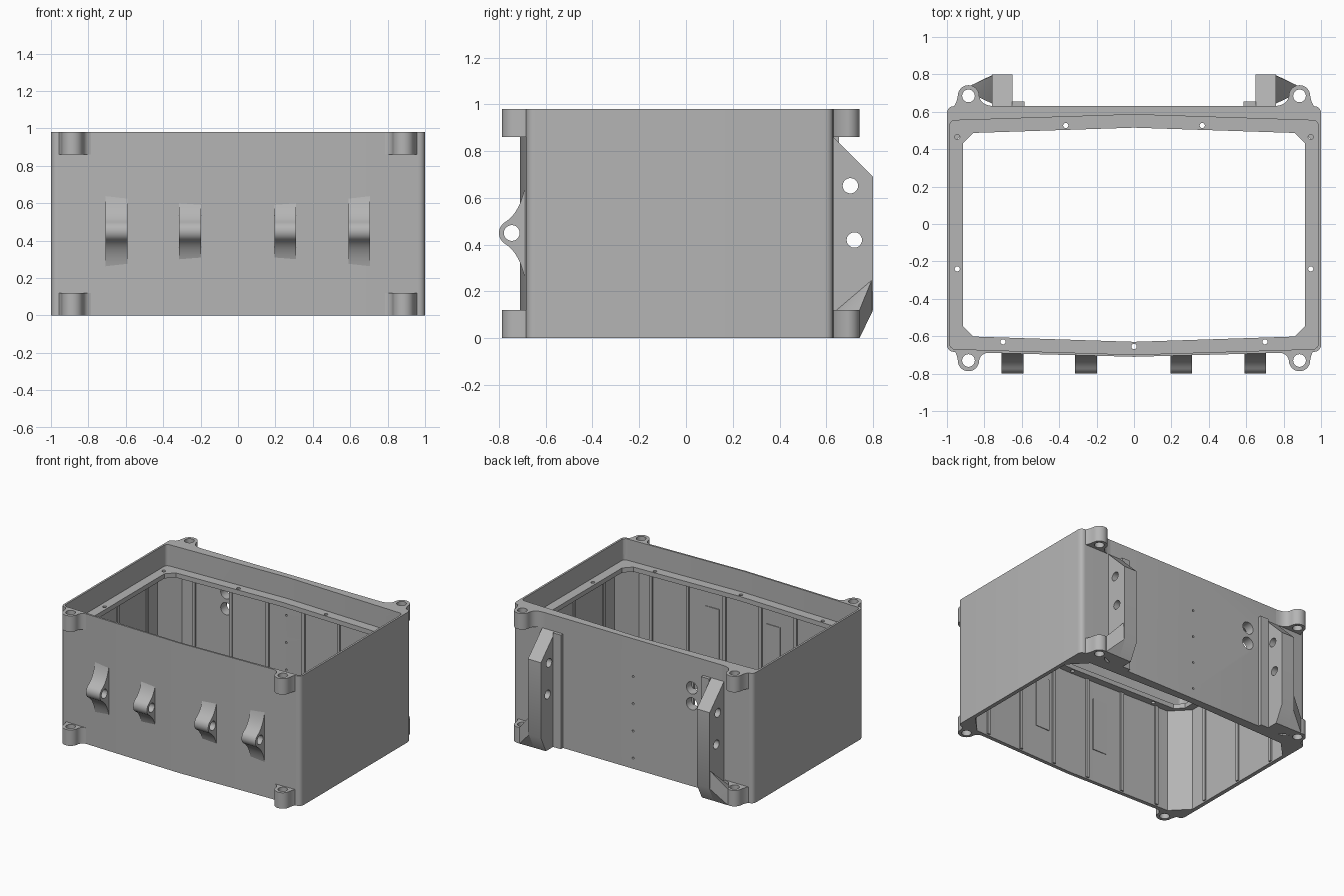
import bpy, bmesh, math
from mathutils import Vector, Matrix

if "Cube" in bpy.data.objects:
    bpy.data.objects.remove(bpy.data.objects["Cube"])

GREY = (0.46, 0.46, 0.46, 1)
metal = bpy.data.materials.new("grey_metal")
metal.use_nodes = True
metal.diffuse_color = GREY
metal.node_tree.nodes["Principled BSDF"].inputs["Base Color"].default_value = GREY

H, LEDGE, LUG = 0.98, 0.82, 0.12


def finish(name, bm):
    bmesh.ops.recalc_face_normals(bm, faces=bm.faces)
    mesh = bpy.data.meshes.new(name)
    bm.to_mesh(mesh)
    bm.free()
    obj = bpy.data.objects.new(name, mesh)
    bpy.context.collection.objects.link(obj)
    mesh.materials.append(metal)
    smooth(obj)
    return obj


def smooth(obj):
    bpy.ops.object.select_all(action="DESELECT")
    obj.select_set(True)
    bpy.context.view_layer.objects.active = obj
    bpy.ops.object.shade_smooth_by_angle(angle=math.radians(35))


def prism(name, loops, lo, hi, axis="z"):
    """Extrude an outline with holes along z, or along x from (y, z) points."""
    bm = bmesh.new()
    for loop in loops:
        vs = [bm.verts.new((p[0], p[1], lo)) for p in loop]
        for i, v in enumerate(vs):
            bm.edges.new((v, vs[i - 1]))
    bmesh.ops.triangle_fill(bm, edges=bm.edges[:], use_beauty=True)
    bmesh.ops.dissolve_limit(bm, angle_limit=0.01, verts=[], edges=bm.edges[:])
    ext = bmesh.ops.extrude_face_region(bm, geom=bm.faces[:], use_keep_orig=True)
    top = [g for g in ext["geom"] if isinstance(g, bmesh.types.BMVert)]
    bmesh.ops.translate(bm, verts=top, vec=(0, 0, hi - lo))
    if axis == "x":
        for v in bm.verts:
            v.co = v.co.zxy
    return finish(name, bm)


def arc(cx, cy, r, a0=0, a1=360, n=20):
    full = a1 - a0 == 360
    return [(cx + r * math.cos(math.radians(a0 + (a1 - a0) * i / n)),
             cy + r * math.sin(math.radians(a0 + (a1 - a0) * i / n)))
            for i in range(n if full else n + 1)]


def bend(a, c, b, n=6):
    a, c, b = Vector(a), Vector(c), Vector(b)
    ts = [i / n for i in range(n + 1)]
    return [tuple(a * (1 - t) ** 2 + c * 2 * t * (1 - t) + b * t * t) for t in ts]


def outline(x, back, back_mid, front, front_mid, r, n):
    """Box outline with bowed front and back and cut or rounded corners."""
    pts = [(-x, front), (0, front_mid), (x, front), (x, back), (0, back_mid), (-x, back)]
    out = []
    for i, p in enumerate(pts):
        p, q, s = Vector(p), Vector(pts[i - 1]), Vector(pts[(i + 1) % 6])
        if p.x == 0:
            out.append(tuple(p))
        else:
            out += bend(p + (q - p).normalized() * r, p, p + (s - p).normalized() * r, n)
    return out


def cylinder_y(bm, x, y, z, r):
    m = Matrix.Translation((x, y, z)) @ Matrix.Rotation(math.pi / 2, 4, "X")
    bmesh.ops.create_cone(bm, cap_ends=True, segments=20, radius1=r, radius2=r,
                          depth=0.4, matrix=m)


def box(name, lo, hi):
    bm = bmesh.new()
    bmesh.ops.create_cube(bm, size=1)
    for v in bm.verts:
        v.co = [(a + b) / 2 + c * (b - a) for a, b, c in zip(lo, hi, v.co)]
    return finish(name, bm)


# Outer shell, inner lining and screw ledge
outer = outline(1, 0.63, 0.63, -0.683, -0.71, 0.04, 5)
recess = outline(0.985, 0.553, 0.585, -0.668, -0.698, 0.03, 5)
lining = outline(0.99, 0.56, 0.592, -0.672, -0.702, 0.03, 5)
cavity = outline(0.97, 0.545, 0.575, -0.653, -0.683, 0.12, 1)
opening = outline(0.915, 0.485, 0.515, -0.60, -0.63, 0.055, 1)
screws = [(0, -0.655)] + [(s * x, y) for s in (-1, 1) for x, y in
                          ((0.365, 0.527), (0.945, 0.465), (0.945, -0.24), (0.7, -0.63))]
shell = prism("outer_shell", [outer, recess], 0, H)
liner = prism("inner_lining", [lining, cavity], 0, LEDGE - 0.02)
prism("screw_ledge", [lining, opening] + [arc(x, y, 0.014, n=12) for x, y in screws],
      LEDGE - 0.035, LEDGE)

# Cable holes and screw holes through the back wall
bm = bmesh.new()
for z in (0.62, 0.74):
    cylinder_y(bm, -0.49, 0.6, z, 0.046)
for i in range(4):
    cylinder_y(bm, 0.0, 0.6, 0.08 + 0.205 * i, 0.008)
cutter = finish("hole_cutter", bm)
cutter.hide_render = True
for obj in (shell, liner):
    mod = obj.modifiers.new("holes", "BOOLEAN")
    mod.operation, mod.solver, mod.object = "DIFFERENCE", "EXACT", cutter
    bpy.context.view_layer.objects.active = obj
    bpy.ops.object.modifier_apply(modifier=mod.name)
    smooth(obj)
bpy.data.objects.remove(cutter)

# Corner lugs, top and bottom
CX, R = 0.885, 0.057
back_lug = (bend((1, 0.59), (0.95, 0.625), (CX + R, 0.685))
            + arc(CX, 0.685, R, 0, 180)[1:]
            + bend((CX - R, 0.685), (0.82, 0.63), (0.74, 0.63))[1:]
            + [(0.74, 0.61), (0.95, 0.59)])
front_lug = (bend((1, -0.645), (0.95, -0.665), (CX + R, -0.73))
             + arc(CX, -0.73, R, 0, -180)[1:]
             + bend((CX - R, -0.73), (0.82, -0.686), (0.76, -0.686))[1:]
             + [(0.76, -0.68), (0.975, -0.675)])
for side, s in (("left", 1), ("right", -1)):
    for end, shape, y in (("back", back_lug, 0.685), ("front", front_lug, -0.73)):
        for level, z in (("lower", 0), ("upper", H - LUG)):
            prism(f"{level}_{end}_{side}_lug",
                  [[(s * px, py) for px, py in shape], arc(s * CX, y, 0.034)], z, z + LUG)

# Hinge ears on the front
HY, HZ = -0.745, 0.45
upper = bend((-0.688, 0.65), (-0.712, 0.535), (HY - 0.0275, HZ + 0.0476), 10)
lower = [(y, 2 * HZ - z) for y, z in reversed(upper)]
ear = upper + arc(HY, HZ, 0.055, 120, 240, 12)[1:-1] + lower + [(-0.67, 0.25), (-0.67, 0.65)]
for i, x in enumerate((-0.65, -0.257, 0.253, 0.648)):
    prism(f"hinge_ear_{i + 1}", [ear, arc(HY, HZ, 0.034)], x - 0.058, x + 0.058, "x")

# Back mounting posts with flange strip and lower gusset
post = [(0.615, 0.86), (0.63, 0.86), (0.8, 0.69), (0.8, 0.12), (0.74, 0), (0.615, 0)]
gusset = [(0.75, 0.64, 0), (0.75, 0.74, 0), (0.87, 0.742, 0), (0.835, 0.68, 0),
          (0.75, 0.64, LUG), (0.75, 0.8, LUG), (0.87, 0.742, LUG), (0.835, 0.68, LUG),
          (0.755, 0.795, 0.25)]
for side, s in (("left", 1), ("right", -1)):
    a, b = sorted((s * 0.65, s * 0.758))
    prism(f"{side}_post", [post, arc(0.703, 0.652, 0.033), arc(0.72, 0.42, 0.033)], a, b, "x")
    a, b = sorted((s * 0.585, s * 0.652))
    box(f"{side}_post_strip", (a, 0.62, 0), (b, 0.655, 0.86))
    bm = bmesh.new()
    for x, y, z in gusset:
        bm.verts.new((s * x, y, z))
    bmesh.ops.convex_hull(bm, input=bm.verts[:])
    finish(f"{side}_post_gusset", bm)

# Thin ribs on the inner walls
for x in (-0.75, -0.45, -0.15, 0.15, 0.45, 0.75):
    bow = 0.03 * (1 - abs(x) / 0.97)
    box("front_rib", (x - 0.012, -0.665 - bow, 0.01), (x + 0.012, -0.642 - bow, 0.79))
    box("back_rib", (x - 0.012, 0.535 + bow, 0.01), (x + 0.012, 0.555 + bow, 0.79))
for y in (-0.4, -0.05, 0.3):
    for s in (-1, 1):
        a, b = sorted((s * 0.96, s * 0.98))
        box("side_rib", (a, y - 0.012, 0.01), (b, y + 0.012, 0.79))
